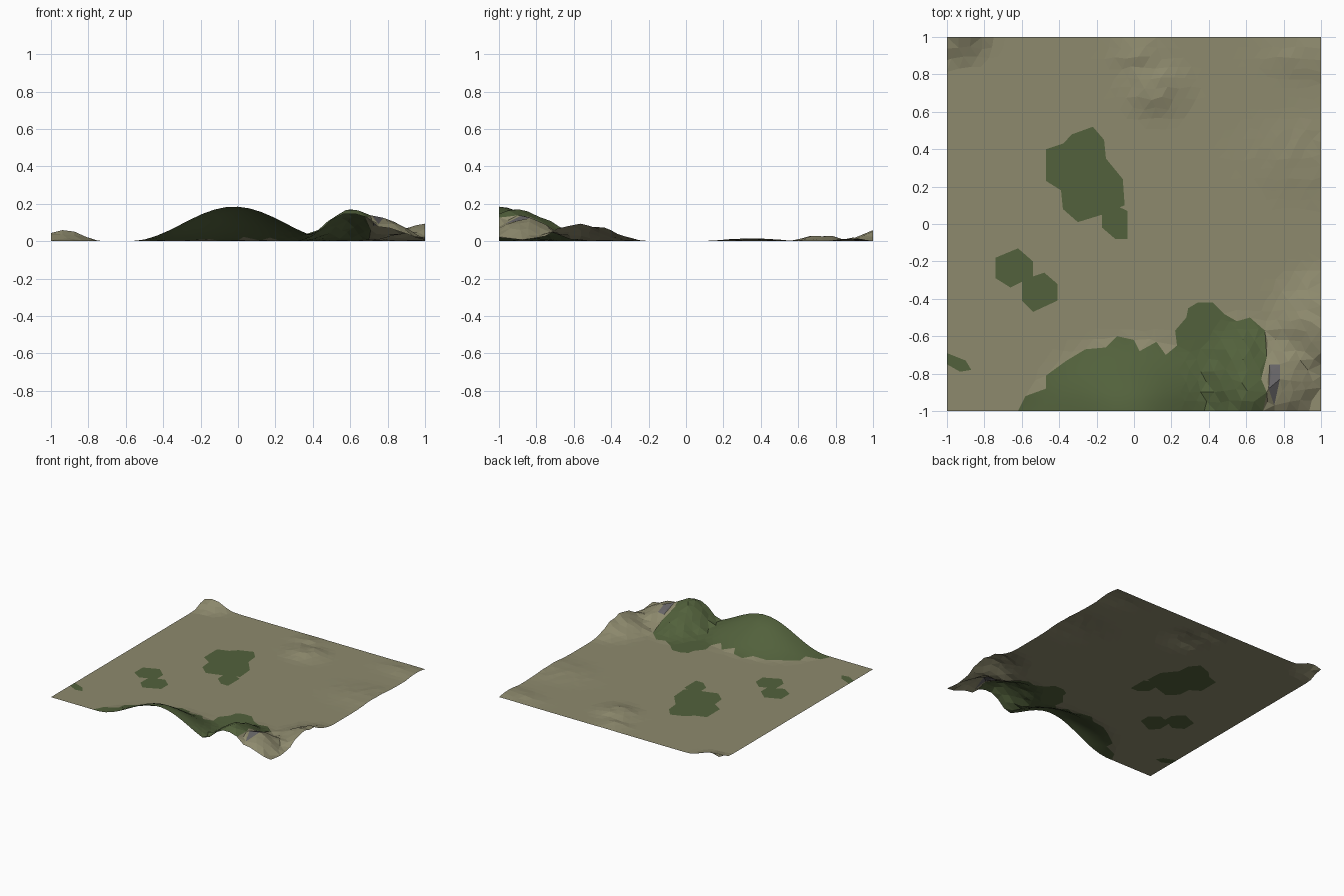
import bpy, random
from math import cos, pi, hypot
from mathutils import Vector
from mathutils.geometry import delaunay_2d_cdt

if "Cube" in bpy.data.objects:
    bpy.data.objects.remove(bpy.data.objects["Cube"])

random.seed(4)
SPACING = 0.062

# grass patch outlines, seen from above
CLUMP = [(-.47, .40), (-.38, .43), (-.33, .48), (-.22, .52), (-.16, .45), (-.15, .35), (-.06, .24),
         (-.05, .10), (-.17, .05), (-.30, .01), (-.38, .08), (-.39, .18), (-.47, .23)]
HEX_A = [(-.17, .05), (-.10, .10), (-.035, .07), (-.035, -.08), (-.10, -.08), (-.17, -.02)]
HEX_B = [(-.74, -.18), (-.62, -.13), (-.54, -.20), (-.54, -.28), (-.66, -.34), (-.74, -.29)]
HEX_C = [(-.60, -.30), (-.48, -.26), (-.41, -.32), (-.41, -.41), (-.54, -.47), (-.60, -.41)]
EDGE_BIT = [(-1, -.69), (-.90, -.73), (-.87, -.78), (-.93, -.79), (-1, -.75)]
HILL = [(-.62, -1), (-.58, -.92), (-.47, -.88), (-.47, -.81), (-.36, -.73), (-.26, -.67), (-.15, -.66),
        (-.09, -.60), (0, -.62), (.03, -.68), (.12, -.63), (.17, -.70), (.23, -.65), (.22, -.57),
        (.28, -.50), (.29, -.45), (.34, -.42), (.42, -.42), (.48, -.48), (.55, -.52), (.62, -.50),
        (.70, -.57), (.71, -.71), (.68, -.83), (.71, -.90), (.69, -1)]
ROCK = [(.725, -.75), (.78, -.75), (.78, -.83), (.75, -.97), (.72, -.88)]
GRASS = [CLUMP, HEX_A, HEX_B, HEX_C, EDGE_BIT, HILL]

# bumps: centre x, centre y, radius x, radius y, height
SMOOTH_HILL = (-.02, -1, .56, .42, .185)
ROUGH_HILLS = [(.60, -.92, .28, .45, .170), (.78, -.86, .26, .30, .120), (1, -.55, .32, .36, .088),
               (.97, -1, .2, .2, .02), (-.94, 1, .22, .16, .055), (.12, .72, .24, .20, .030),
               (.95, .35, .5, .30, .014), (.95, .88, .4, .15, .014), (.02, .90, .2, .12, .016)]


def bump(x, y, b):
    d = hypot((x - b[0]) / b[2], (y - b[1]) / b[3])
    return b[4] * (0.5 + 0.5 * cos(pi * d)) if d < 1 else 0.0


def height(x, y):
    smooth = bump(x, y, SMOOTH_HILL)
    rough = sum(bump(x, y, b) ** 3 for b in ROUGH_HILLS) ** (1 / 3)
    z = (smooth ** 3 + rough ** 3) ** (1 / 3)
    if rough > smooth:
        z += random.uniform(-1, 1) * min(0.009, 0.25 * rough)
    return max(0.0, z)


def inside(x, y, poly):
    hit = False
    for (ax, ay), (bx, by) in zip(poly, poly[1:] + poly[:1]):
        if (ay > y) != (by > y) and x < ax + (y - ay) * (bx - ax) / (by - ay):
            hit = not hit
    return hit


def material(name, colour):
    m = bpy.data.materials.new(name)
    m.diffuse_color = (*colour, 1)
    m.use_nodes = True
    m.node_tree.nodes["Principled BSDF"].inputs["Base Color"].default_value = m.diffuse_color
    return m


# outline points and edges that the triangles must follow
points, edges = [], []
for poly in GRASS + [ROCK]:
    start = len(points)
    points += poly
    edges += [(start + i, start + (i + 1) % len(poly)) for i in range(len(poly))]
outline = list(points)

# square border
n = 32
for i in range(n):
    t = -1 + 2 * i / n
    points += [(t, -1), (1, t), (-t, 1), (-1, -t)]

# jittered triangular lattice filling the tile
row, y = 0, -1 + SPACING * 0.87
while y < 1 - SPACING * 0.4:
    x = -1 + SPACING * (0.5 + 0.5 * (row % 2))
    while x < 1 - SPACING * 0.3:
        px = x + random.uniform(-.15, .15) * SPACING
        py = y + random.uniform(-.15, .15) * SPACING
        if all(hypot(px - a, py - b) > SPACING * 0.55 for a, b in outline):
            points.append((px, py))
        x += SPACING
    y += SPACING * 0.87
    row += 1

verts, _, faces, *_ = delaunay_2d_cdt([Vector(p) for p in points], edges, [], 0, 1e-4)

# terrain sheet
mesh = bpy.data.meshes.new("terrain")
mesh.from_pydata([(v.x, v.y, height(v.x, v.y)) for v in verts], [], [list(f) for f in faces])
for m in (material("sand", (.27, .255, .155)), material("grass", (.085, .12, .045)),
          material("rock", (.13, .125, .13))):
    mesh.materials.append(m)
for p in mesh.polygons:
    cx, cy, _ = p.center
    if inside(cx, cy, ROCK):
        p.material_index = 2
    elif any(inside(cx, cy, g) for g in GRASS):
        p.material_index = 1
    p.use_smooth = p.material_index == 1 and cy < -.55 and cx < .25
mesh.update()
terrain = bpy.data.objects.new("terrain", mesh)
bpy.context.collection.objects.link(terrain)
